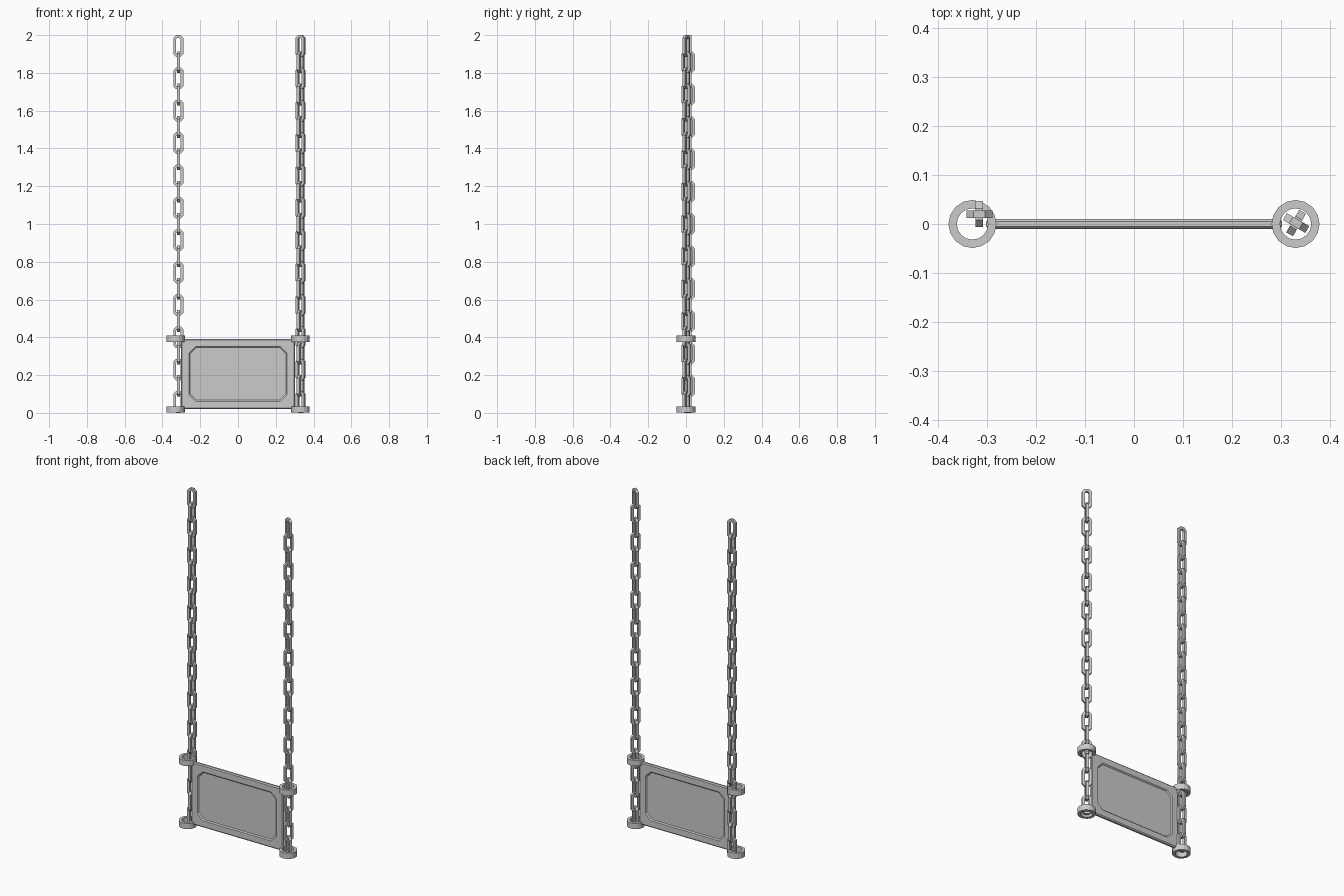
import bpy, bmesh
from math import cos, sin, pi, radians
from mathutils import Matrix, Vector

if "Cube" in bpy.data.objects:
    bpy.data.objects.remove(bpy.data.objects["Cube"])


def finish(bm, name):
    bmesh.ops.recalc_face_normals(bm, faces=bm.faces)
    me = bpy.data.meshes.new(name)
    bm.to_mesh(me)
    bm.free()
    ob = bpy.data.objects.new(name, me)
    bpy.context.collection.objects.link(ob)
    return ob


def octagon(w, h, c):
    # rectangle with cut corners, half sizes w and h
    q = [(w, h - c), (w - c, h)]
    q += [(-x, z) for x, z in reversed(q)]
    return q + [(-x, -z) for x, z in q]


def bridge(bm, a, b):
    n = len(a)
    for i in range(n):
        j = (i + 1) % n
        bm.faces.new((a[i], a[j], b[j], b[i]))


def tube(bm, loops, matrix):
    # closed band of loops
    rings = [[bm.verts.new(matrix @ Vector(p)) for p in loop] for loop in loops]
    for i in range(len(rings)):
        bridge(bm, rings[i], rings[(i + 1) % len(rings)])


# Seat board with a recessed panel on both sides
bm = bmesh.new()
half = [(0.254, 0.139, 0.033, -0.004), (0.260, 0.145, 0.035, -0.010),
        (0.296, 0.180, 0.005, -0.010), (0.302, 0.186, 0.006, -0.005)]
profile = half + [(w, h, c, -y) for w, h, c, y in reversed(half)]
rings = [[bm.verts.new((x, y, z + 0.206)) for x, z in octagon(w, h, c)]
         for w, h, c, y in profile]
for a, b in zip(rings, rings[1:]):
    bridge(bm, a, b)
bm.faces.new(rings[0])
bm.faces.new(rings[-1])
finish(bm, "seat_board")


# Corner rings that guide the chains
def corner_ring(name, x, z, sides=16):
    bm = bmesh.new()
    sections = [(0.032, -0.017), (0.049, -0.017), (0.049, 0.017), (0.032, 0.017)]
    loops = [[(r * cos(2 * pi * i / sides), r * sin(2 * pi * i / sides), h)
              for i in range(sides)] for r, h in sections]
    tube(bm, loops, Matrix.Translation((x, 0, z)))
    finish(bm, name)


for side, x in (("left", -0.33), ("right", 0.33)):
    corner_ring(side + "_lower_ring", x, 0.018)
    corner_ring(side + "_upper_ring", x, 0.392)


# Chains of alternating cut-corner links
def chain(name, x, y, turn, count=23, length=0.115):
    bm = bmesh.new()
    t, d = 0.0145, 0.008
    outer = octagon(0.0265, length / 2, 0.015)
    inner = octagon(0.0265 - t, length / 2 - t, 0.007)
    loops = [[(px, dy, pz) for px, pz in pts]
             for pts, dy in ((outer, -d), (outer, d), (inner, d), (inner, -d))]
    pitch = (2.0 - length) / (count - 1)
    for i in range(count):
        m = (Matrix.Translation((x, y, 2.0 - length / 2 - i * pitch))
             @ Matrix.Rotation(radians(turn + 90 * (i % 2)), 4, 'Z'))
        tube(bm, loops, m)
    finish(bm, name)


chain("left_chain", -0.316, 0.02, 0)
chain("right_chain", 0.331, 0.002, -30)
